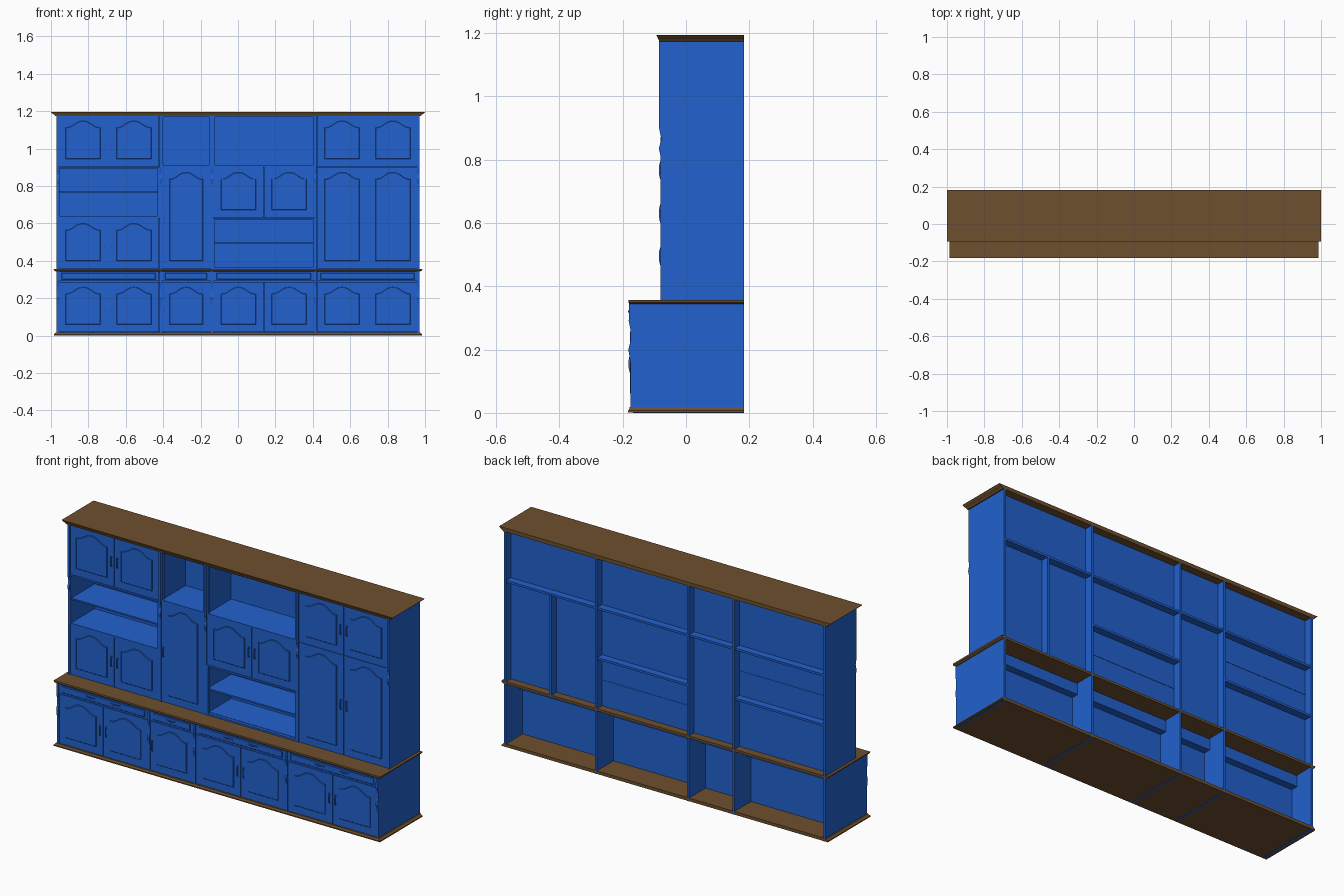
import bpy, bmesh, math

if "Cube" in bpy.data.objects:
    bpy.data.objects.remove(bpy.data.objects["Cube"])


def material(name, rgb):
    m = bpy.data.materials.new(name)
    m.use_nodes = True
    m.diffuse_color = (*rgb, 1)
    m.node_tree.nodes["Principled BSDF"].inputs["Base Color"].default_value = (*rgb, 1)
    return m


BLUE = material("blue paint", (0.016, 0.12, 0.61))
BROWN = material("brown wood", (0.155, 0.08, 0.027))


def finish(name, bm, mat):
    bmesh.ops.recalc_face_normals(bm, faces=bm.faces)
    me = bpy.data.meshes.new(name)
    bm.to_mesh(me)
    bm.free()
    me.materials.append(mat)
    ob = bpy.data.objects.new(name, me)
    bpy.context.collection.objects.link(ob)
    return ob


def loft(name, rings, mat=BLUE):
    """Closed solid through rings of equal length."""
    bm = bmesh.new()
    loops = [[bm.verts.new(p) for p in ring] for ring in rings]
    n = len(loops[0])
    bm.faces.new(loops[0])
    bm.faces.new(loops[-1])
    for a, b in zip(loops, loops[1:]):
        for i in range(n):
            j = (i + 1) % n
            bm.faces.new((a[i], a[j], b[j], b[i]))
    return finish(name, bm, mat)


def box(name, x0, x1, y0, y1, z0, z1, mat=BLUE):
    rect = [(x0, y0), (x1, y0), (x1, y1), (x0, y1)]
    return loft(name, [[(x, y, z) for x, y in rect] for z in (z0, z1)], mat)


def moulding(name, hx, y0, levels):
    """Stepped board, flush at the back; levels are height, side and front overhang."""
    rings = []
    for z, gx, gy in levels:
        x, y = hx + gx, y0 - gy
        rings.append([(-x, y, z), (x, y, z), (x, BACK, z), (-x, BACK, z)])
    return loft(name, rings, BROWN)


BACK = 0.183
UP, LOW = -0.08, -0.176           # front planes of both tiers
FLOOR, COUNTER, TOP = 0.018, 0.357, 1.178
EDGES = [-0.97, -0.415, -0.14, 0.415, 0.97]
SECTIONS = list(zip(EDGES, EDGES[1:]))
T = 0.012                         # board thickness

# Brown boards
moulding("plinth", 0.972, -0.176, [(0.001, 0.013, 0.007), (0.007, 0.013, 0.007),
                                   (0.012, 0.006, 0.003), (FLOOR, 0.002, 0.002)])
moulding("countertop", 0.972, -0.176, [(0.344, 0.004, 0.001), (0.349, 0.012, 0.006),
                                       (COUNTER, 0.014, 0.005)])
moulding("cornice", 0.97, -0.083, [(1.174, 0.006, 0.002), (1.181, 0.012, 0.004),
                                   (1.187, 0.022, 0.007), (1.195, 0.03, 0.011)])

# Side walls, dividers and the shaped strips on their front edges
UPPER_WAVE = [(-0.08, COUNTER), (-0.08, 0.81), (-0.086, 0.835), (-0.078, 0.865),
              (-0.085, 0.9), (-0.085, TOP)]
LOWER_WAVE = [(-0.176, FLOOR), (-0.176, 0.16), (-0.182, 0.2), (-0.175, 0.23),
              (-0.175, 0.26), (-0.181, 0.29), (-0.18, 0.345)]
for i, e in enumerate(EDGES):
    c = e + T / 2 if i == 0 else e - T / 2 if i == 4 else e
    x0, x1 = c - T / 2, c + T / 2
    box(f"upper_upright_{i}", x0, x1, UP + 0.002, BACK, COUNTER, TOP)
    box(f"lower_upright_{i}", x0, x1, LOW + 0.008, BACK, 0, 0.346)
    for label, wave in (("upper", UPPER_WAVE), ("lower", LOWER_WAVE)):
        profile = wave + [(wave[0][0] + 0.02, wave[-1][1]), (wave[0][0] + 0.02, wave[0][1])]
        loft(f"{label}_shaped_strip_{i}", [[(x, y, z) for y, z in profile] for x in (x0, x1)])

# Recessed back panels
box("upper_back_panel", -0.96, 0.96, 0.132, 0.14, COUNTER, TOP)
box("lower_back_panel", -0.96, 0.96, 0.032, 0.04, FLOOR, 0.346)
box("tall_cupboard_partition", 0.684, 0.696, -0.06, BACK, COUNTER, 0.9)


def panel(name, x0, x1, z0, z1, y, rise):
    """Raised field with an arched top."""
    n = 16
    pts = [(x0, z0), (x1, z0)]
    for k in range(n + 1):
        t = k / n
        bump = max(0, min(1, (0.5 - abs(t - 0.5)) / 0.42 - 0.1))
        pts.append((x1 + (x0 - x1) * t, z1 - rise + rise * (0.5 - 0.5 * math.cos(math.pi * bump))))
    inset = 0.0025
    cx, cz = (x0 + x1) / 2, (z0 + z1) / 2
    sx, sz = 1 - 2 * inset / (x1 - x0), 1 - 2 * inset / (z1 - z0)
    small = [(cx + (x - cx) * sx, cz + (z - cz) * sz) for x, z in pts]
    loft(name, [[(x, y + 0.002, z) for x, z in pts], [(x, y - 0.002, z) for x, z in pts],
                [(x, y - 0.004, z) for x, z in small]])


def handle(name, x, z, y, upright=True):
    """Bowed pull on two feet."""
    half, w = 0.028, 0.003
    prof = [(-half, 0), (-half, 0.005), (-half * 0.5, 0.008), (half * 0.5, 0.008), (half, 0.005),
            (half, 0), (half * 0.75, 0), (half * 0.5, 0.004), (-half * 0.5, 0.004), (-half * 0.75, 0)]
    if upright:
        rings = [[(x + s, y - d, z + a) for a, d in prof] for s in (-w, w)]
    else:
        rings = [[(x + a, y - d, z + s) for a, d in prof] for s in (-w, w)]
    loft(name, rings)


def door(name, x0, x1, z0, z1, front, handle_x, handle_z):
    gap, y = 0.001, front + 0.003
    box(name, x0 + gap, x1 - gap, y, y + 0.018, z0 + gap, z1 - gap)
    m = 0.042
    panel(name + "_panel", x0 + m, x1 - m, z0 + m, z1 - 0.03, y, 0.035)
    handle(name + "_handle", handle_x, handle_z, y)


def door_pair(name, section, z0, z1, front, handle_z):
    x0, x1 = section[0] + T / 2, section[1] - T / 2
    c = (x0 + x1) / 2
    door(name + "_right", x0, c, z0, z1, front, c - 0.018, handle_z)
    door(name + "_left", c, x1, z0, z1, front, c + 0.018, handle_z)


def niche(name, section, z0, z1, middle=None):
    """Open compartment with a thin face frame and an optional middle shelf."""
    x0, x1 = section[0] + T / 2, section[1] - T / 2
    f = 0.009
    for part, a, b, c, d in (("right", x0, x0 + f, z0, z1), ("left", x1 - f, x1, z0, z1),
                             ("bottom", x0 + f, x1 - f, z0, z0 + f),
                             ("top", x0 + f, x1 - f, z1 - f, z1)):
        box(f"{name}_frame_{part}", a, b, UP + 0.001, UP + 0.018, c, d)
    if middle:
        box(name + "_middle_shelf", x0, x1, UP + 0.01, 0.142, middle - 0.004, middle + 0.004)


# Upper tier fronts
S1, S2, S3, S4 = SECTIONS
LOWZ, MIDZ, HIGHZ = COUNTER, 0.63, 0.903
door_pair("first_top_door", S1, HIGHZ, TOP, UP, 1.04)
niche("first_niche", S1, MIDZ, HIGHZ, 0.767)
door_pair("first_bottom_door", S1, LOWZ, MIDZ, UP, 0.495)
niche("second_niche", S2, HIGHZ, TOP)
door("second_tall_door", S2[0] + T / 2, S2[1] - T / 2, LOWZ, HIGHZ, UP, -0.396, MIDZ)
niche("third_top_niche", S3, HIGHZ, TOP)
door_pair("third_door", S3, MIDZ, HIGHZ, UP, 0.767)
niche("third_bottom_niche", S3, LOWZ, MIDZ, 0.495)
door_pair("fourth_top_door", S4, HIGHZ, TOP, UP, 1.04)
door_pair("fourth_tall_door", S4, LOWZ, HIGHZ, UP, MIDZ)

# Fixed shelves running through to the back
for i, (a, b) in enumerate(SECTIONS):
    for z in ((HIGHZ, MIDZ) if i in (0, 2) else (HIGHZ,)):
        box(f"shelf_{i}_{round(z * 100)}", a + T / 2, b - T / 2, UP + 0.021, BACK - 0.003,
            z - T / 2, z + T / 2)
    box(f"counter_shelf_{i}", a + T / 2, b - T / 2, UP + 0.021, 0.135, COUNTER, COUNTER + 0.009)

# Lower tier: drawers above doors
for i, (a, b) in enumerate(SECTIONS):
    x0, x1 = a + T / 2, b - T / 2
    y = LOW + 0.002
    box(f"drawer_front_{i}", x0 + 0.001, x1 - 0.001, y, y + 0.018, 0.291, 0.344)
    panel(f"drawer_panel_{i}", x0 + 0.02, x1 - 0.02, 0.3, 0.336, y + 0.001, 0)
    box(f"drawer_box_{i}", x0, x1, LOW + 0.02, 0.08, 0.28, 0.34)
    c = (a + b) / 2
    for k, hx in enumerate((c,) if i == 1 else (c - 0.075, c + 0.075)):
        handle(f"drawer_handle_{i}_{k}", hx, 0.32, y - 0.001, upright=False)
    if i == 1:
        door("lower_door_1", x0, x1, FLOOR, 0.289, LOW, -0.396, 0.155)
    else:
        door_pair(f"lower_door_{i}", (a, b), FLOOR, 0.289, LOW, 0.155)
